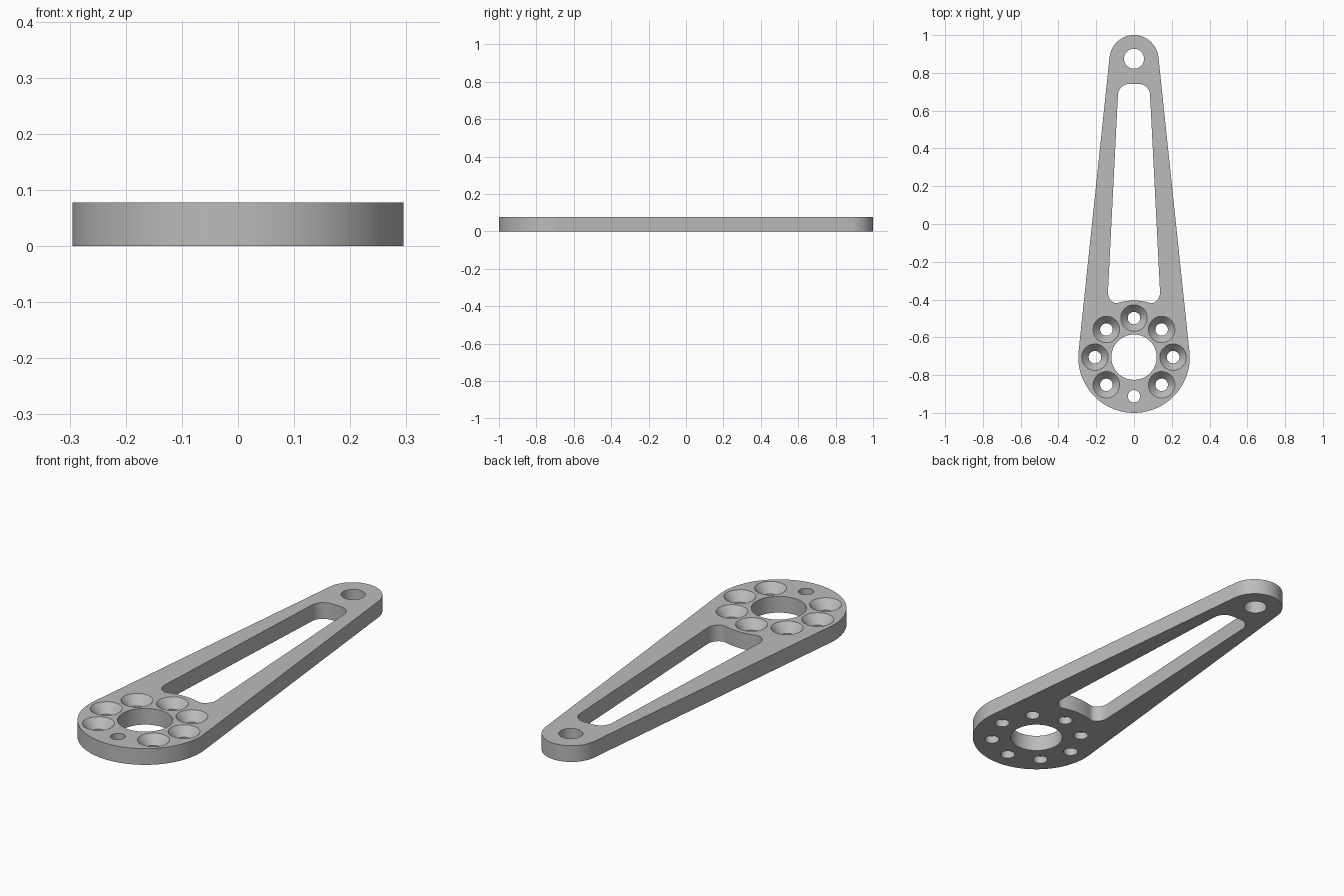
import bpy, bmesh
from math import sin, cos, pi, asin, sqrt, tan
from mathutils import Vector

if "Cube" in bpy.data.objects:
    bpy.data.objects.remove(bpy.data.objects["Cube"])

H = 0.078                       # plate thickness
HUB, HUB_R = Vector((0, -0.705)), 0.295
TIP, TIP_R = Vector((0, 0.87)), 0.13


def arc(centre, r, a0, a1, n):
    return [centre + r * Vector((cos(a0 + (a1 - a0) * i / n), sin(a0 + (a1 - a0) * i / n)))
            for i in range(n + 1)]


def fillet(corners, r, n=10):
    """Round every corner of a counter-clockwise convex polygon."""
    pts = []
    for i, p in enumerate(corners):
        u = (corners[i - 1] - p).normalized()
        v = (corners[(i + 1) % len(corners)] - p).normalized()
        half = u.angle(v) / 2
        centre = p + (u + v).normalized() * r / sin(half)
        start = p + u * r / tan(half) - centre
        sweep = pi - 2 * half
        for k in range(n + 1):
            t = sweep * k / n
            pts.append(centre + Vector((start.x * cos(t) - start.y * sin(t),
                                        start.x * sin(t) + start.y * cos(t))))
    return pts


def loft(name, rings):
    """Closed solid through rings of (outline, z), listed bottom to top."""
    bm = bmesh.new()
    loops = [[bm.verts.new((p.x, p.y, z)) for p in outline] for outline, z in rings]
    n = len(loops[0])
    for low, high in zip(loops, loops[1:]):
        for i in range(n):
            j = (i + 1) % n
            bm.faces.new((low[i], low[j], high[j], high[i]))
    bm.faces.new(loops[0][::-1])
    bm.faces.new(loops[-1])
    mesh = bpy.data.meshes.new(name)
    bm.to_mesh(mesh)
    bm.free()
    ob = bpy.data.objects.new(name, mesh)
    bpy.context.collection.objects.link(ob)
    return ob


def circle(centre, r, n=48):
    return arc(centre, r, 0, 2 * pi, n)[:-1]


def drill(name, centre, r, n=48):
    return loft(name, [(circle(centre, r, n), -0.05), (circle(centre, r, n), H + 0.05)])


# Tapered arm body: two round ends joined by tangent sides
a = asin((HUB_R - TIP_R) / (TIP.y - HUB.y))
outline = arc(HUB, HUB_R, pi - a, 2 * pi + a, 64) + arc(TIP, TIP_R, a, pi - a, 40)
arm = loft("lever_arm", [(outline, 0), (outline, H)])

# Lightening window, with its lower edge arched around the hub
slot = fillet([Vector(c) for c in ((0.082, 0.742), (-0.082, 0.742), (-0.141, -0.423), (0.141, -0.423))], 0.06)
for p in slot:
    if p.y < -0.35:
        p.y += 0.018 * max(0, 1 - (p.x / 0.1) ** 2)
bottom = [Vector((x, -0.423 + 0.018 * (1 - (x / 0.1) ** 2))) for x in (-0.06, -0.04, -0.02, 0, 0.02, 0.04, 0.06)]
slot = slot[:33] + bottom + slot[33:]
cutters = [loft("window_cutter", [(slot, -0.05), (slot, H + 0.05)])]

# Pivot bore and tip hole
cutters.append(drill("hub_bore_cutter", HUB, 0.12, 64))
cutters.append(drill("tip_hole_cutter", Vector((0, 0.875)), 0.053))

# Ring of bolt holes: all countersunk except the front one
for i in range(8):
    t = -pi / 2 + i * pi / 4
    c = HUB + 0.207 * Vector((cos(t), sin(t)))
    if i == 0:
        cutters.append(drill("plain_hole_cutter", c, 0.033))
    else:
        rim, bore = circle(c, 0.07), circle(c, 0.033)
        cutters.append(loft("countersink_cutter", [
            (bore, -0.05), (bore, H - 0.042), (rim, H), (rim, H + 0.05)]))

# Cut, bake and remove the cutters
for c in cutters:
    c.hide_render = True
    mod = arm.modifiers.new(c.name, 'BOOLEAN')
    mod.operation, mod.solver, mod.object = 'DIFFERENCE', 'EXACT', c
deps = bpy.context.evaluated_depsgraph_get()
baked = bpy.data.meshes.new_from_object(arm.evaluated_get(deps))
arm.modifiers.clear()
arm.data = baked
for c in cutters:
    bpy.data.objects.remove(c)

# Plain grey metal
grey = bpy.data.materials.new("grey_metal")
grey.use_nodes = True
colour = (0.5, 0.5, 0.5, 1)
grey.diffuse_color = colour
grey.node_tree.nodes["Principled BSDF"].inputs["Base Color"].default_value = colour
arm.data.materials.clear()
arm.data.materials.append(grey)

bpy.ops.object.select_all(action='DESELECT')
arm.select_set(True)
bpy.context.view_layer.objects.active = arm
bpy.ops.object.shade_smooth_by_angle(angle=0.5)
